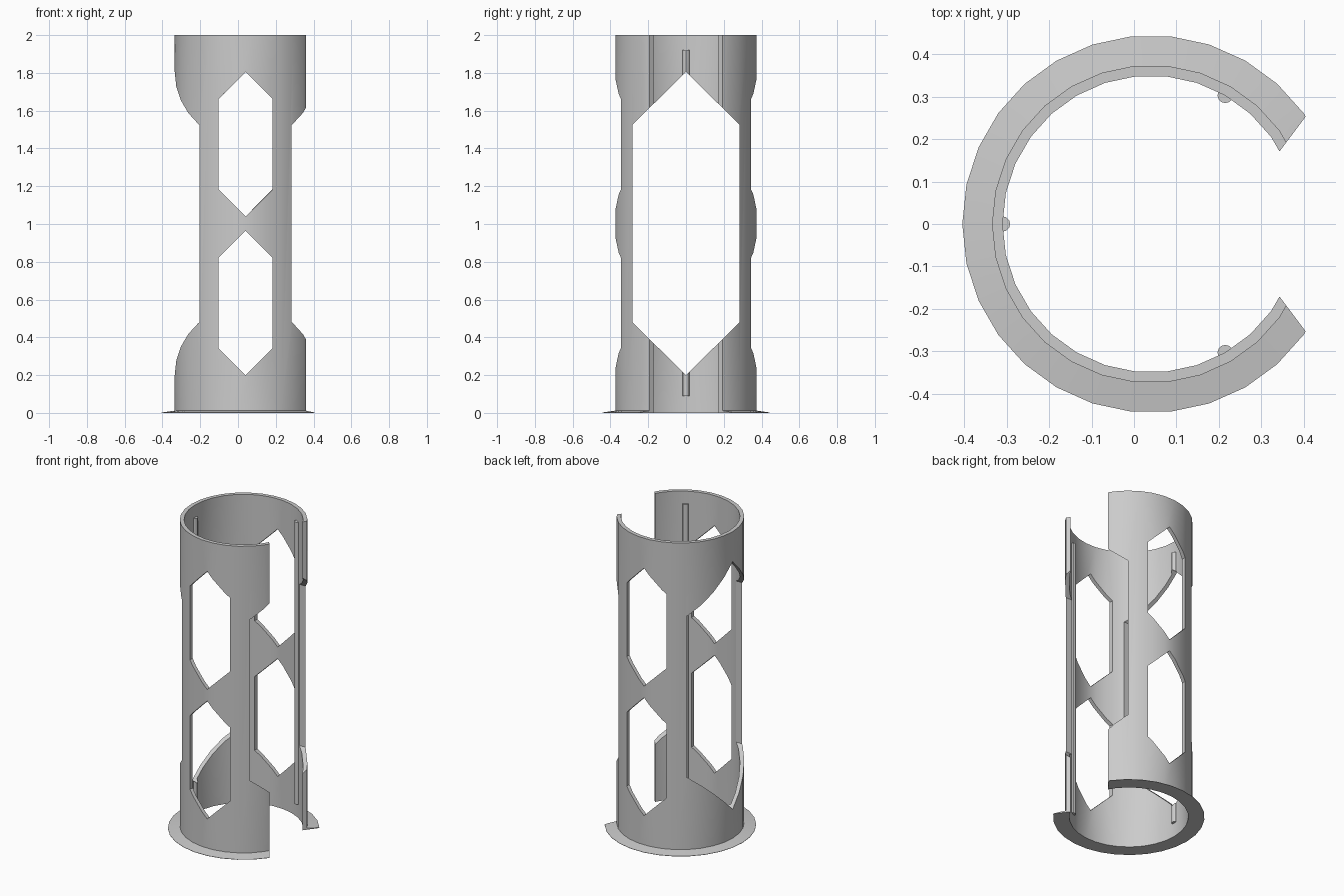
import bpy, bmesh, math

default = bpy.data.objects.get("Cube")
if default:
    bpy.data.objects.remove(default, do_unlink=True)

CX = 0.04          # axis of the tube
SEGMENTS = 30

grey = bpy.data.materials.new("plain_grey")
grey.use_nodes = True
colour = (0.6, 0.6, 0.6, 1)
grey.diffuse_color = colour
grey.node_tree.nodes["Principled BSDF"].inputs["Base Color"].default_value = colour


def finish(name, bm):
    bmesh.ops.recalc_face_normals(bm, faces=bm.faces)
    mesh = bpy.data.meshes.new(name)
    bm.to_mesh(mesh)
    bm.free()
    mesh.materials.append(grey)
    obj = bpy.data.objects.new(name, mesh)
    bpy.context.collection.objects.link(obj)
    return obj


def prism(name, outline, offset):
    """Extrude a closed outline of 3D points along an offset."""
    bm = bmesh.new()
    face = bm.faces.new([bm.verts.new(p) for p in outline])
    top = bmesh.ops.extrude_face_region(bm, geom=[face])["geom"]
    bmesh.ops.translate(bm, vec=offset, verts=[v for v in top if isinstance(v, bmesh.types.BMVert)])
    return finish(name, bm)


def lathe(name, profile):
    """Turn a closed (radius, height) profile around the tube axis."""
    bm = bmesh.new()
    rings = []
    for i in range(SEGMENTS):
        a = math.tau * i / SEGMENTS
        rings.append([bm.verts.new((CX + r * math.cos(a), r * math.sin(a), z)) for r, z in profile])
    n = len(profile)
    for i in range(SEGMENTS):
        a, b = rings[i], rings[(i + 1) % SEGMENTS]
        for j in range(n):
            k = (j + 1) % n
            bm.faces.new((a[j], b[j], b[k], a[k]))
    return finish(name, bm)


def window_outline(half_width, low, high, slope):
    """Upright hexagon with pointed top and bottom, as (across, height)."""
    return [(0, low), (half_width, low + slope), (half_width, high - slope),
            (0, high), (-half_width, high - slope), (-half_width, low + slope)]


def cut(obj, cutter):
    mod = obj.modifiers.new("cut", 'BOOLEAN')
    mod.operation = 'DIFFERENCE'
    mod.solver = 'EXACT'
    mod.object = cutter
    bpy.context.view_layer.objects.active = obj
    bpy.ops.object.modifier_apply(modifier=mod.name)


# Tube with a thin sloping foot flange
tube = lathe("slotted_tube", [(0.35, 0), (0.445, 0), (0.445, 0.002),
                              (0.375, 0.012), (0.375, 2), (0.35, 2)])

# Cutters: side window, two front and back windows, full height slot
side_cutter = prism("side_window_cutter",
                    [(-1, y, z) for y, z in window_outline(0.284, 0.2, 1.805, 0.28)], (2, 0, 0))
cutters = [side_cutter]
for name, low in (("lower", 0.2), ("upper", 1.04)):
    cutters.append(prism(name + "_window_cutter",
                         [(CX + x, -1, z) for x, z in window_outline(0.143, low, low + 0.765, 0.143)],
                         (0, 2, 0)))
cutters.append(prism("slot_cutter", [(0.215, 0, -1), (0.815, -0.8, -1), (0.815, 0.8, -1)], (0, 0, 4)))
for cutter in cutters:
    cut(tube, cutter)

# Guide rods along the inner wall
rods = []
for name, degrees in (("back_rod", 60), ("side_rod", 180), ("front_rod", 300)):
    a = math.radians(degrees)
    centre = (CX + 0.35 * math.cos(a), 0.35 * math.sin(a))
    circle = [(centre[0] + 0.018 * math.cos(math.tau * i / 12),
               centre[1] + 0.018 * math.sin(math.tau * i / 12), 0.09) for i in range(12)]
    rods.append(prism(name, circle, (0, 0, 1.83)))
cut(rods[1], side_cutter)

for cutter in cutters:
    bpy.data.objects.remove(cutter, do_unlink=True)

# Smooth walls with sharp edges
bpy.ops.object.select_all(action='DESELECT')
for obj in [tube] + rods:
    obj.select_set(True)
bpy.context.view_layer.objects.active = tube
bpy.ops.object.shade_smooth_by_angle(angle=math.radians(30))
